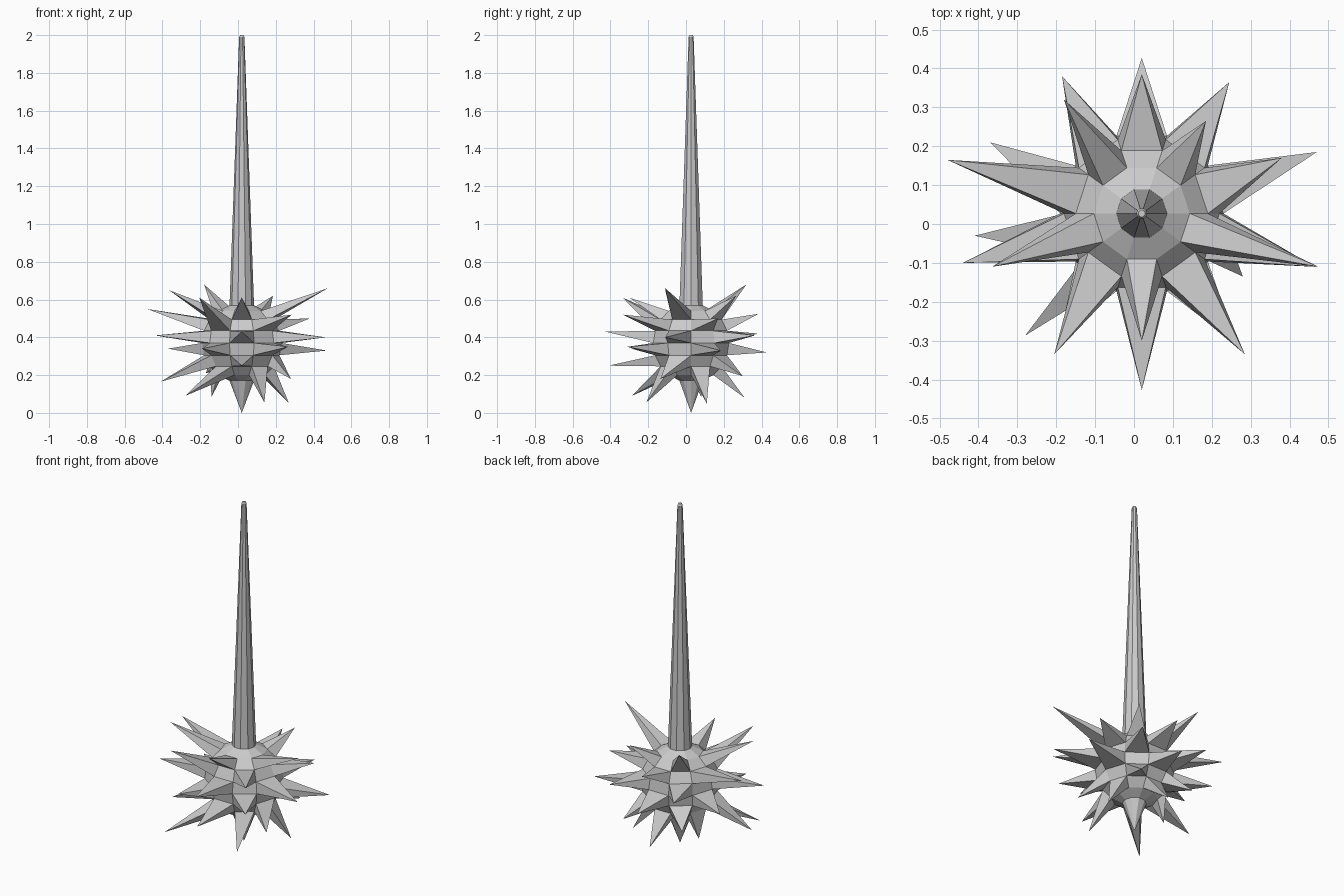
import bpy, bmesh
from math import sin, cos, pi
from mathutils import Vector

if "Cube" in bpy.data.objects:
    bpy.data.objects.remove(bpy.data.objects["Cube"])

SIDES = 10
C = Vector((0.02, 0.027, 0.37))   # ball centre
R = 0.21                          # ball radius


def ring(bm, radius, z):
    return [bm.verts.new((C.x + radius * cos(2 * pi * i / SIDES),
                          C.y + radius * sin(2 * pi * i / SIDES), z))
            for i in range(SIDES)]


def bridge(bm, lower, upper):
    return [bm.faces.new((lower[i], lower[(i + 1) % SIDES],
                          upper[(i + 1) % SIDES], upper[i])) for i in range(SIDES)]


def finish(bm, name):
    bmesh.ops.recalc_face_normals(bm, faces=bm.faces[:])
    mesh = bpy.data.meshes.new(name)
    bm.to_mesh(mesh)
    bm.free()
    ob = bpy.data.objects.new(name, mesh)
    bpy.context.collection.objects.link(ob)


# Spike tips, one row per spiked band from top to bottom.
# Spikes take every other face, shifting by one face on each band.
tips = [
    [(0.185, 0.265, 0.62), (-0.18, 0.32, 0.68), (-0.365, -0.11, 0.65),
     (0.02, -0.30, 0.61), (0.475, -0.11, 0.66)],
    [(0.38, 0.17, 0.50), (0.02, 0.385, 0.525), (-0.48, 0.165, 0.55),
     (-0.205, -0.335, 0.61), (0.285, -0.335, 0.52)],
    [(0.245, 0.365, 0.41), (-0.185, 0.38, 0.42), (-0.44, -0.10, 0.41),
     (0.02, -0.427, 0.43), (0.465, -0.11, 0.40)],
    [(0.47, 0.185, 0.33), (0.02, 0.427, 0.32), (-0.37, 0.21, 0.34),
     (-0.19, -0.29, 0.34), (0.265, -0.31, 0.35)],
    [(0.20, 0.30, 0.195), (-0.17, 0.28, 0.21), (-0.41, -0.03, 0.165),
     (0.02, -0.41, 0.25), (0.28, -0.135, 0.18)],
    [(0.27, 0.11, 0.05), (0.02, 0.31, 0.08), (-0.14, 0.08, 0.085),
     (-0.28, -0.287, 0.09), (0.14, -0.21, 0.055)],
]

# Spiked ball
bm = bmesh.new()
rings = [ring(bm, R * sin(k * pi / 10), C.z + R * cos(k * pi / 10)) for k in range(1, 10)]
bands = [bridge(bm, rings[k + 1], rings[k]) for k in range(8)]
for row, row_tips in enumerate(tips):
    for n, tip in enumerate(row_tips):
        face = bands[row + 1][2 * n + (1 - row % 2)]
        poked = bmesh.ops.poke(bm, faces=[face])
        poked["verts"][0].co = tip
# bottom spike
point = bm.verts.new((C.x, C.y, 0))
for i in range(SIDES):
    bm.faces.new((rings[8][i], point, rings[8][(i + 1) % SIDES]))
finish(bm, "spiked_ball")

# Tapered handle with a slightly rounded end
bm = bmesh.new()
profile = [(R * sin(pi / 10), C.z + R * cos(pi / 10)), (0.014, 1.99), (0.009, 2.0)]
loops = [ring(bm, r, z) for r, z in profile]
for a, b in zip(loops, loops[1:]):
    bridge(bm, a, b)
bm.faces.new(loops[-1])
finish(bm, "handle")
